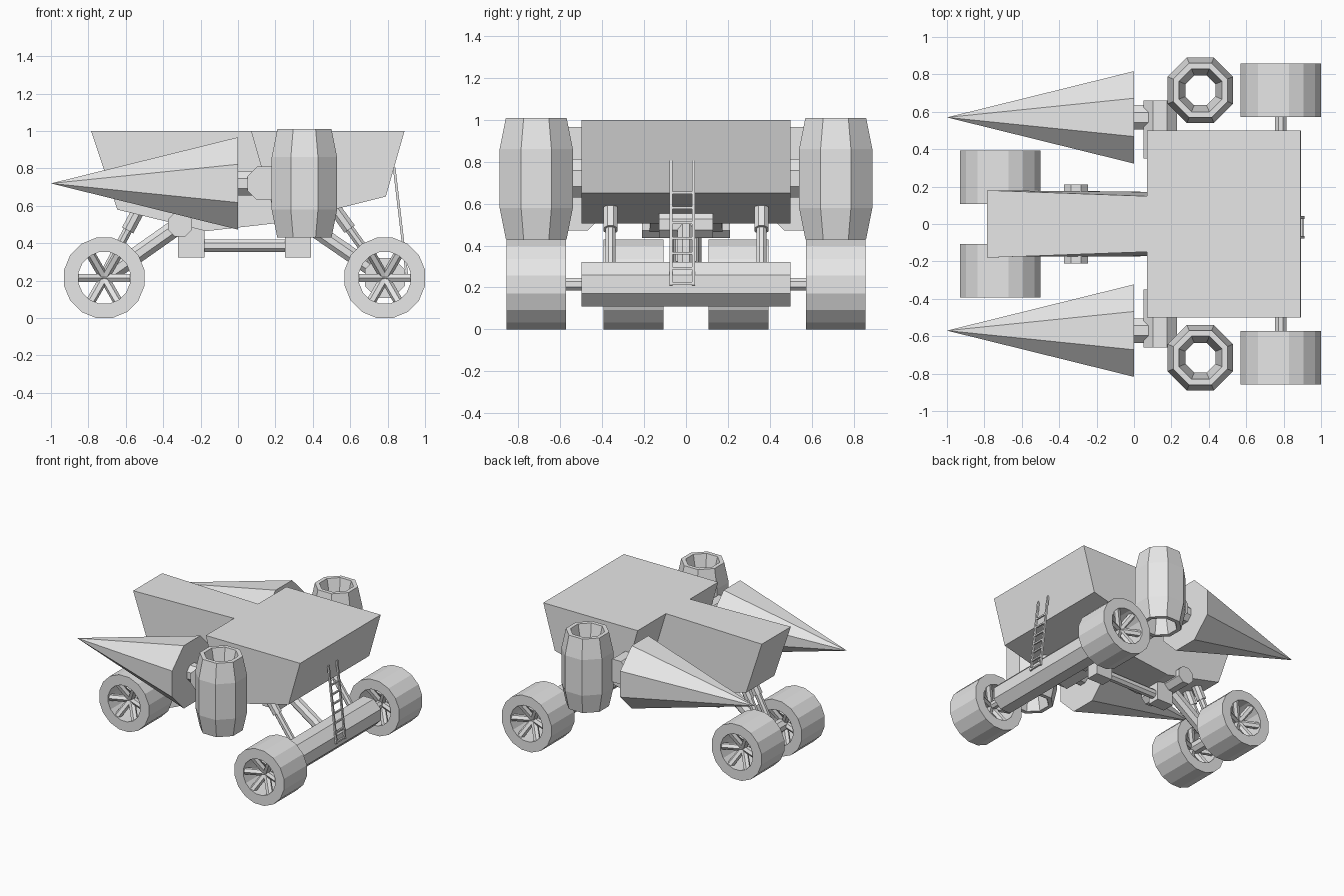
import bpy, bmesh, math
from mathutils import Vector, Matrix

if "Cube" in bpy.data.objects:
    bpy.data.objects.remove(bpy.data.objects["Cube"])

grey = bpy.data.materials.new("light_grey")
grey.diffuse_color = (0.8, 0.8, 0.8, 1)
grey.use_nodes = True
grey.node_tree.nodes["Principled BSDF"].inputs["Base Color"].default_value = grey.diffuse_color


def finish(name, bm):
    bmesh.ops.recalc_face_normals(bm, faces=bm.faces)
    me = bpy.data.meshes.new(name)
    bm.to_mesh(me)
    bm.free()
    me.materials.append(grey)
    ob = bpy.data.objects.new(name, me)
    bpy.context.collection.objects.link(ob)
    return ob


def add_rod(bm, a, b, r1, r2=None, n=8):
    """Flat-sided rod between two points; r is the distance to the flats."""
    a, b = Vector(a), Vector(b)
    k = 1 / math.cos(math.pi / n)
    m = (Matrix.Translation((a + b) / 2) @ (b - a).to_track_quat('Z', 'Y').to_matrix().to_4x4()
         @ Matrix.Rotation(math.pi / n, 4, 'Z'))
    bmesh.ops.create_cone(bm, cap_ends=True, segments=n, radius1=r1 * k,
                          radius2=(r1 if r2 is None else r2) * k, depth=(b - a).length, matrix=m)


def rod(name, a, b, r1, r2=None, n=8):
    bm = bmesh.new()
    add_rod(bm, a, b, r1, r2, n)
    return finish(name, bm)


def add_ring(bm, profile, n, m):
    """Spin a closed (radius, height) profile around local z."""
    k = 1 / math.cos(math.pi / n)
    rows = []
    for i in range(n):
        t = (i + 0.5) * math.tau / n
        rows.append([bm.verts.new(m @ Vector((r * k * math.cos(t), r * k * math.sin(t), z)))
                     for r, z in profile])
    p = len(profile)
    for i in range(n):
        q, s = rows[i], rows[(i + 1) % n]
        for j in range(p):
            bm.faces.new((q[j], s[j], s[(j + 1) % p], q[(j + 1) % p]))


def slab(name, profile, half):
    """Extrude an xz profile across y; half gives the half width per point."""
    bm = bmesh.new()
    left = [bm.verts.new((x, -h, z)) for (x, z), h in zip(profile, half)]
    right = [bm.verts.new((x, h, z)) for (x, z), h in zip(profile, half)]
    bm.faces.new(left)
    bm.faces.new(right[::-1])
    n = len(profile)
    for i in range(n):
        j = (i + 1) % n
        bm.faces.new((left[i], left[j], right[j], right[i]))
    return finish(name, bm)


# Hull: wide rear body and narrow nose
slab("rear_body", [(0.07, 1), (0.89, 1), (0.79, 0.65), (0.21, 0.505)], [0.5] * 4)
slab("nose", [(-0.785, 1), (0.09, 1), (0.23, 0.51), (-0.17, 0.465), (-0.645, 0.58)],
     [0.18, 0.148, 0.17, 0.175, 0.175])

# Side equipment: cones, their mounts and hollow barrels
for s, side in ((-1, "right"), (1, "left")):
    y = s * 0.57
    rod(side + "_cone", (0, y, 0.72), (-1, y, 0.72), 0.247, 0)
    rod(side + "_cone_shaft", (-0.02, y, 0.72), (0.1, y, 0.72), 0.065)
    rod(side + "_mount", (0.14, s * 0.35, 0.72), (0.14, s * 0.66, 0.72), 0.09)
    bm = bmesh.new()
    add_ring(bm, [(0.175, -0.14), (0.175, 0.14), (0.145, 0.29), (0.115, 0.29),
                  (0.08, 0.14), (0.08, -0.14), (0.115, -0.29), (0.145, -0.29)],
             8, Matrix.Translation((0.355, s * 0.715, 0.72)))
    finish(side + "_barrel", bm)


# Wheels: rim with six slanted spokes on each face
def wheel(name, x, y):
    bm = bmesh.new()
    c = Vector((x, y, 0.215))
    add_ring(bm, [(0.215, -0.143), (0.215, 0.143), (0.138, 0.143), (0.138, -0.143)], 16,
             Matrix.Translation(c) @ Matrix.Rotation(math.pi / 2, 4, 'X'))
    for f in (-1, 1):
        for i in range(6):
            t = i * math.pi / 3
            tip = c + Vector((0.15 * math.cos(t), f * 0.115, 0.15 * math.sin(t)))
            add_rod(bm, c + Vector((0, f * 0.05, 0)), tip, 0.022, n=6)
    add_rod(bm, c - Vector((0, 0.07, 0)), c + Vector((0, 0.07, 0)), 0.04)
    finish(name, bm)


for s, side in ((-1, "right"), (1, "left")):
    wheel(side + "_rear_wheel", 0.785, s * 0.715)
    wheel(side + "_front_wheel", -0.715, s * 0.25)

# Axles
rod("rear_beam", (0.785, -0.5, 0.215), (0.785, 0.5, 0.215), 0.107)
rod("rear_axle", (0.785, -0.72, 0.215), (0.785, 0.72, 0.215), 0.03)
rod("front_axle", (-0.715, -0.25, 0.215), (-0.715, 0.25, 0.215), 0.045)

# Suspension pivots, arms and telescopic struts
rod("front_pivot", (-0.31, -0.21, 0.5), (-0.31, 0.21, 0.5), 0.065)
rod("rear_pivot", (0.37, -0.13, 0.5), (0.37, 0.13, 0.5), 0.063)
rod("front_arm", (-0.715, 0, 0.215), (-0.31, 0, 0.5), 0.045)
rod("rear_arm", (0.785, 0, 0.215), (0.37, 0, 0.5), 0.04)


def strut(name, foot, top):
    foot, top = Vector(foot), Vector(top)
    mid = foot.lerp(top, 0.66)
    rod(name + "_piston", foot, mid, 0.024)
    rod(name + "_sleeve", mid, top, 0.034)


for s, side in ((-1, "right"), (1, "left")):
    strut(side + "_rear_strut", (0.785, s * 0.36, 0.215), (0.5, s * 0.36, 0.61))
    strut(side + "_front_strut", (-0.725, s * 0.05, 0.215), (-0.52, s * 0.05, 0.6))

# Underframe: two blocks joined by a rod
slab("front_block", [(-0.32, 0.325), (-0.18, 0.325), (-0.18, 0.5), (-0.32, 0.5)], [0.05] * 4)
slab("rear_block", [(0.25, 0.325), (0.39, 0.325), (0.39, 0.55), (0.25, 0.55)], [0.05] * 4)
rod("frame_rod", (-0.2, 0, 0.387), (0.27, 0, 0.387), 0.033)

# Ladder leaning on the back of the body
top, foot = Vector((0.835, -0.018, 0.805)), Vector((0.905, -0.018, 0.21))
bm = bmesh.new()
off = Vector((0, 0.053, 0))
for s in (-1, 1):
    add_rod(bm, foot + s * off, top + s * off, 0.007, n=4)
for i in range(7):
    p = foot.lerp(top, (0.01 + i * 0.072) / 0.595)
    add_rod(bm, p - off, p + off, 0.006, n=4)
finish("ladder", bm)
